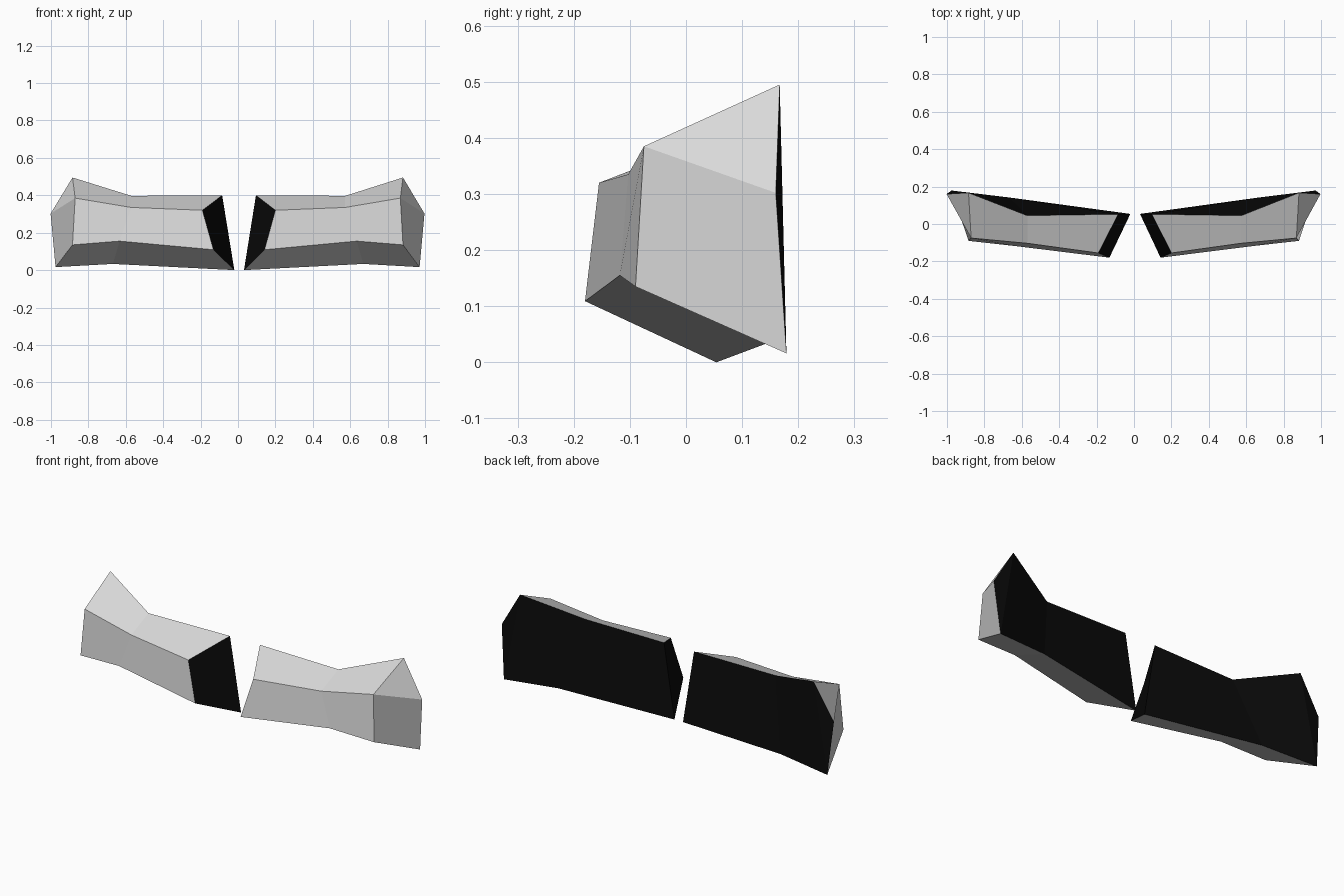
import bpy, bmesh

if "Cube" in bpy.data.objects:
    bpy.data.objects.remove(bpy.data.objects["Cube"])


def make_material(name, value):
    mat = bpy.data.materials.new(name)
    mat.diffuse_color = (value, value, value, 1.0)
    mat.use_nodes = True
    mat.node_tree.nodes["Principled BSDF"].inputs["Base Color"].default_value = mat.diffuse_color
    return mat


grey = make_material("light grey", 0.7)
black = make_material("black", 0.003)

# Cross-sections from the inner to the outer end:
# top front, top back, bottom back, bottom front
SECTIONS = [
    [(0.200, -0.155, 0.320), (0.096, 0.052, 0.400),
     (0.032, 0.054, 0.000), (0.142, -0.180, 0.109)],
    [(0.573, -0.103, 0.335), (0.573, 0.045, 0.397),
     (0.670, 0.142, 0.033), (0.635, -0.118, 0.155)],
    [(0.868, -0.075, 0.385), (0.882, 0.167, 0.495),
     (0.971, 0.179, 0.016), (0.882, -0.090, 0.135)],
]
OUTER_TIP = (0.997, 0.160, 0.302)


def build_brow(name, place_x):
    bm = bmesh.new()

    def vert(p):
        return bm.verts.new((place_x(p[0]), p[1], p[2]))

    def face(verts, material=0):
        bm.faces.new(verts).material_index = material

    rings = [[vert(p) for p in section] for section in SECTIONS]
    tip = vert(OUTER_TIP)

    # Long sides, with the back (second side) in black
    for a, b in zip(rings, rings[1:]):
        for i in range(4):
            j = (i + 1) % 4
            face([a[i], a[j], b[j], b[i]], 1 if i == 1 else 0)

    # Black inner end
    face(rings[0], 1)

    # Faceted outer end around the projecting tip
    top_front, top_back, low_back, low_front = rings[-1]
    face([top_front, top_back, tip])
    face([top_back, low_back, tip], 1)
    face([top_front, tip, low_back, low_front])

    bmesh.ops.recalc_face_normals(bm, faces=bm.faces[:])
    mesh = bpy.data.meshes.new(name)
    bm.to_mesh(mesh)
    bm.free()
    mesh.materials.append(grey)
    mesh.materials.append(black)
    obj = bpy.data.objects.new(name, mesh)
    bpy.context.collection.objects.link(obj)
    return obj


# The mirrored brow is very slightly wider
build_brow("right_brow", lambda x: x)
build_brow("left_brow", lambda x: 0.013 - 1.018 * x)
